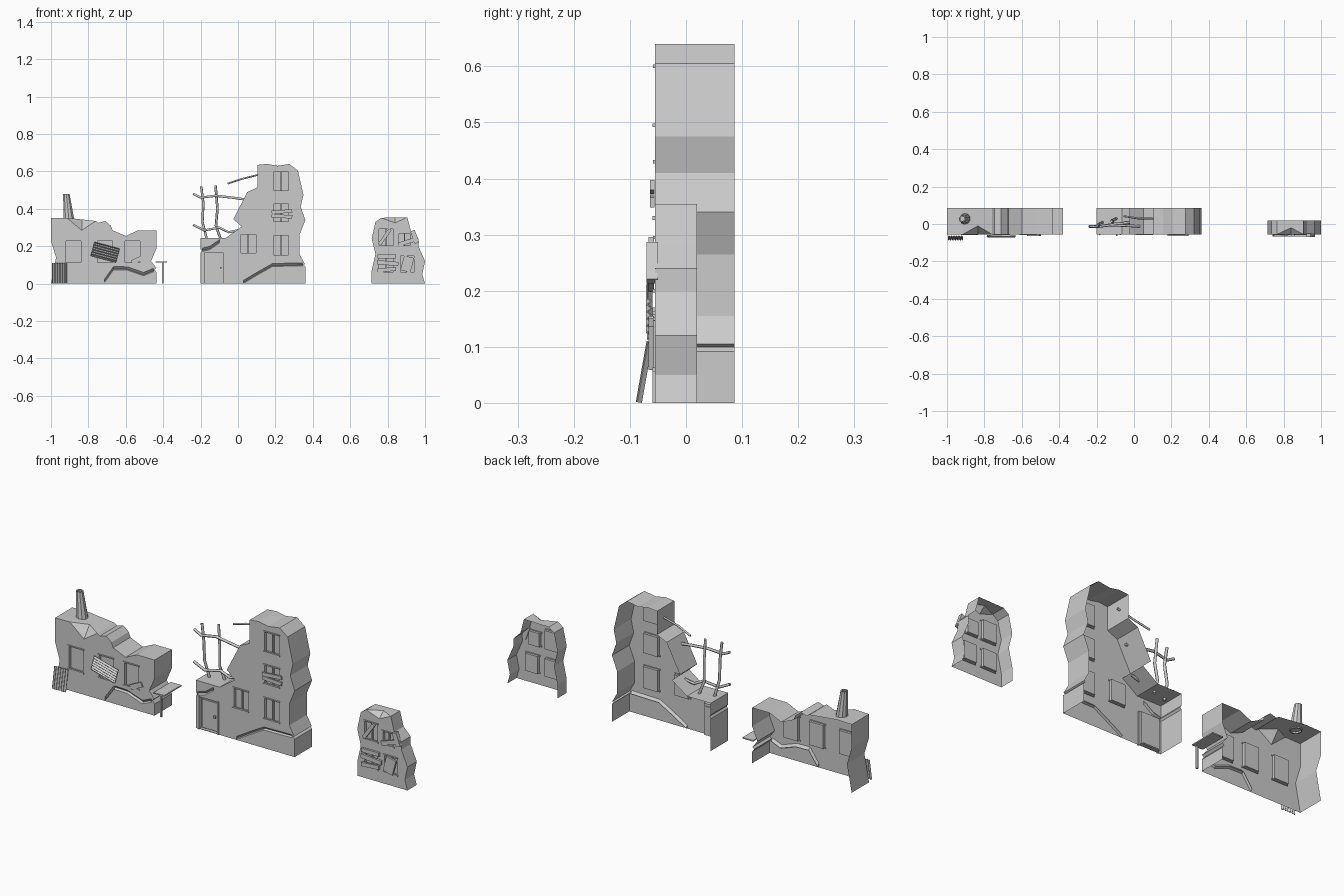
import bpy, bmesh
from math import radians, pi
from mathutils import Matrix, Vector

if "Cube" in bpy.data.objects:
    bpy.data.objects.remove(bpy.data.objects["Cube"])

FRONT = -0.055


def finish(name, bm):
    bmesh.ops.recalc_face_normals(bm, faces=bm.faces[:])
    me = bpy.data.meshes.new(name)
    bm.to_mesh(me)
    bm.free()
    ob = bpy.data.objects.new(name, me)
    bpy.context.collection.objects.link(ob)
    return ob


def box(name, c, size, rot=0, tilt=0):
    bm = bmesh.new()
    m = (Matrix.Translation(c) @ Matrix.Rotation(radians(rot), 4, 'Y')
         @ Matrix.Rotation(radians(tilt), 4, 'X') @ Matrix.Diagonal((*size, 1)))
    bmesh.ops.create_cube(bm, size=1, matrix=m)
    return finish(name, bm)


def facade(name, outline, back, windows, cracks=()):
    """Hollow front shell: open back and bottom, recessed windows, V-shaped cracks.
    An outline point (x, z, y) is a chipped front corner whose notch runs back to y."""
    bm = bmesh.new()
    edges = []

    def loop(pts):
        vs = [bm.verts.new((p[0], FRONT, p[1])) for p in pts]
        edges.extend(bm.edges.new((a, b)) for a, b in zip(vs, vs[1:] + vs[:1]))
        return vs

    outer = loop(outline)
    holes = [loop([(a, c), (b, c), (b, d), (a, d)]) for a, b, c, d in windows]
    grooves = []
    for pts, w in cracks:
        low = [(x, z - w) for x, z in pts]
        grooves.append((loop(pts + low[::-1]), len(pts)))
    bmesh.ops.triangle_fill(bm, use_beauty=True, edges=edges, normal=(0, -1, 0))

    # rim around sides and top, with chipped corners
    rear = [bm.verts.new((v.co.x, back, v.co.z)) for v in outer]
    i = 0
    while i < len(outer) - 1:
        if i + 2 < len(outer) and len(outline[i + 1]) == 3:
            a, d, b = outer[i:i + 3]
            t = (d.co.x - a.co.x) / (b.co.x - a.co.x)
            z = a.co.z + t * (b.co.z - a.co.z)
            p = bm.verts.new((d.co.x, outline[i + 1][2], z))
            rear[i + 1].co.z = z
            for f in ((a, d, p), (d, b, p), (a, p, rear[i + 1], rear[i]),
                      (p, b, rear[i + 2], rear[i + 1])):
                bm.faces.new(f)
            i += 2
        else:
            bm.faces.new((outer[i], outer[i + 1], rear[i + 1], rear[i]))
            i += 1

    # window and door recesses
    for h in holes:
        inner = [bm.verts.new(v.co + Vector((0, 0.016, 0))) for v in h]
        for k in range(4):
            bm.faces.new((h[k], h[(k + 1) % 4], inner[(k + 1) % 4], inner[k]))
        bm.faces.new(inner)

    # crack grooves
    for g, n in grooves:
        up, lo = g[:n], g[n:][::-1]
        mid = [bm.verts.new((u.co + l.co) / 2 + Vector((0, 0.012, -0.004))) for u, l in zip(up, lo)]
        for k in range(n - 1):
            bm.faces.new((up[k], up[k + 1], mid[k + 1], mid[k]))
            bm.faces.new((mid[k], mid[k + 1], lo[k + 1], lo[k]))
        bm.faces.new((up[0], mid[0], lo[0]))
        bm.faces.new((up[-1], mid[-1], lo[-1]))
    loose = [v for v in bm.verts if not v.link_faces]
    bmesh.ops.delete(bm, geom=loose, context='VERTS')
    return finish(name, bm)


def frames(prefix, windows, mullion=True):
    for n, (a, b, c, d) in enumerate(windows):
        x, z = (a + b) / 2, (c + d) / 2
        if mullion:
            box(f"{prefix}_mullion_{n}", (x, FRONT + 0.011, z), (0.007, 0.01, d - c))
        box(f"{prefix}_sill_{n}", (x, FRONT, c), (b - a + 0.012, 0.01, 0.007))
        box(f"{prefix}_lintel_{n}", (x, FRONT, d), (b - a + 0.012, 0.008, 0.006))


def corrugated(name, c, w, h, n, rot=0, lean=0, amp=0.004):
    bm = bmesh.new()
    cols = []
    for i in range(2 * n + 1):
        x, y = -w / 2 + w * i / (2 * n), amp * (1 if i % 2 else -1)
        cols.append([bm.verts.new((x, y, s * h / 2)) for s in (-1, 1)])
    for p, q in zip(cols, cols[1:]):
        bm.faces.new((p[0], q[0], q[1], p[1]))
    bm.transform(Matrix.Translation(c) @ Matrix.Rotation(radians(lean), 4, 'X')
                 @ Matrix.Rotation(radians(rot), 4, 'Y'))
    ob = finish(name, bm)
    ob.modifiers.new("thickness", 'SOLIDIFY').thickness = 0.003


def rod(name, pts, r=0.007):
    cu = bpy.data.curves.new(name, 'CURVE')
    cu.dimensions = '3D'
    cu.bevel_depth, cu.bevel_resolution, cu.use_fill_caps = r, 1, True
    s = cu.splines.new('POLY')
    s.points.add(len(pts) - 1)
    for p, co in zip(s.points, pts):
        p.co = (*co, 1)
    bpy.context.collection.objects.link(bpy.data.objects.new(name, cu))


# low ruin on the left
low_win = [(-0.92, -0.84, 0.11, 0.23), (-0.75, -0.67, 0.11, 0.23), (-0.605, -0.525, 0.11, 0.23)]
facade("low_ruin", [(-1, 0), (-0.973, 0.14), (-1, 0.23), (-1, 0.35), (-0.915, 0.352),
       (-0.835, 0.285, -0.01), (-0.76, 0.335), (-0.745, 0.325), (-0.71, 0.335), (-0.68, 0.31),
       (-0.67, 0.285), (-0.60, 0.255), (-0.535, 0.285), (-0.435, 0.285), (-0.435, 0.19),
       (-0.465, 0.12), (-0.437, 0.085), (-0.447, 0.075), (-0.435, 0.06), (-0.435, 0)], 0.086, low_win,
       [([(-0.715, 0.022), (-0.665, 0.092), (-0.59, 0.09), (-0.505, 0.06), (-0.452, 0.082)], 0.018)])
frames("low_window", low_win, False)
corrugated("window_sheet", (-0.71, -0.064, 0.168), 0.078, 0.14, 6, rot=105)
corrugated("leaning_sheet", (-0.955, -0.073, 0.055), 0.08, 0.11, 6, lean=-10)
box("wall_patch", (-0.535, -0.059, 0.128), (0.07, 0.008, 0.025), -25)
box("awning", (-0.41, 0.015, 0.115), (0.06, 0.14, 0.006))
box("awning_leg", (-0.402, -0.048, 0.057), (0.009, 0.009, 0.114))

# tapered hollow chimney
bm = bmesh.new()
m = Matrix.Translation((-0.911, 0.028, 0.412))
m[0][2] = -0.1
bmesh.ops.create_cone(bm, cap_ends=False, segments=10, radius1=0.03, radius2=0.018, depth=0.136, matrix=m)
chimney = finish("chimney", bm)
chimney.modifiers.new("thickness", 'SOLIDIFY').thickness = 0.006

# tall ruin in the middle
tall_win = [(0.015, 0.095, 0.16, 0.265), (0.19, 0.27, 0.15, 0.26),
            (0.19, 0.27, 0.33, 0.43), (0.19, 0.27, 0.495, 0.6)]
door = (-0.18, -0.075, 0.003, 0.165)
facade("tall_ruin", [(-0.2, 0), (-0.2, 0.165), (-0.193, 0.175), (-0.2, 0.185), (-0.2, 0.245),
       (-0.065, 0.245), (0.02, 0.305), (-0.025, 0.345), (0.05, 0.49), (0.105, 0.515),
       (0.105, 0.635), (0.155, 0.64), (0.21, 0.63), (0.275, 0.64), (0.32, 0.605), (0.35, 0.475),
       (0.335, 0.41), (0.36, 0.34), (0.33, 0.265), (0.33, 0.155), (0.358, 0.105), (0.35, 0.1),
       (0.36, 0.092), (0.36, 0)], 0.086, tall_win + [door],
       [([(0.03, 0.018), (0.1, 0.06), (0.185, 0.108), (0.345, 0.111)], 0.016),
        ([(-0.19, 0.19), (-0.15, 0.2), (-0.1, 0.235)], 0.018)])
frames("tall_window", tall_win)
box("door_panel", (-0.128, FRONT + 0.014, 0.08), (0.09, 0.01, 0.145))
box("door_handle", (-0.092, FRONT - 0.003, 0.085), (0.01, 0.012, 0.01))
for s in (-1, 1):
    box("door_jamb", (-0.1275 + s * 0.055, FRONT, 0.085), (0.008, 0.01, 0.17))
for z, r in ((0.385, -4), (0.36, 3)):
    box("window_plank", (0.235, -0.06, z), (0.11, 0.008, 0.018), r)

# bent reinforcing bars
rod("bar_upright_a", [(-0.197, -0.01, 0.52), (-0.185, -0.012, 0.43), (-0.19, 0, 0.33), (-0.165, 0.01, 0.23)])
rod("bar_upright_b", [(-0.12, 0.015, 0.525), (-0.11, 0.01, 0.4), (-0.118, 0.02, 0.31), (-0.09, 0.03, 0.23)])
rod("bar_cross_a", [(-0.24, -0.012, 0.48), (-0.2, -0.015, 0.46), (-0.12, -0.005, 0.47), (-0.03, -0.01, 0.46), (0.04, -0.012, 0.45)])
rod("bar_cross_b", [(-0.24, -0.015, 0.315), (-0.18, -0.012, 0.285), (-0.1, 0, 0.3), (-0.05, 0.005, 0.275), (0.02, 0.01, 0.29)])
rod("bar_loose", [(-0.055, 0.042, 0.535), (0.02, 0.03, 0.56), (0.12, 0.028, 0.585)], 0.005)

# small ruin on the right
small_win = [(0.755, 0.83, 0.2, 0.295), (0.86, 0.92, 0.2, 0.27),
             (0.755, 0.83, 0.06, 0.15), (0.87, 0.94, 0.06, 0.15)]
facade("small_ruin", [(0.715, 0), (0.715, 0.07), (0.735, 0.16), (0.715, 0.24), (0.735, 0.33),
       (0.765, 0.352), (0.84, 0.325, -0.02), (0.905, 0.355), (0.925, 0.28), (0.965, 0.24),
       (0.965, 0.2), (1, 0.12), (0.985, 0.05), (1, 0)], 0.02, small_win)
frames("small_window", small_win)
for x, z, w, h, r in ((0.795, 0.145, 0.1, 0.02, 0), (0.8, 0.11, 0.115, 0.022, 5),
                      (0.795, 0.075, 0.1, 0.02, -4), (0.905, 0.105, 0.055, 0.08, 15),
                      (0.91, 0.225, 0.11, 0.022, -18), (0.785, 0.25, 0.018, 0.1, 35)):
    box("board", (x, -0.062, z), (w, 0.01, h), r)
box("hanging_board", (0.945, -0.06, 0.25), (0.025, 0.02, 0.07), -20)
